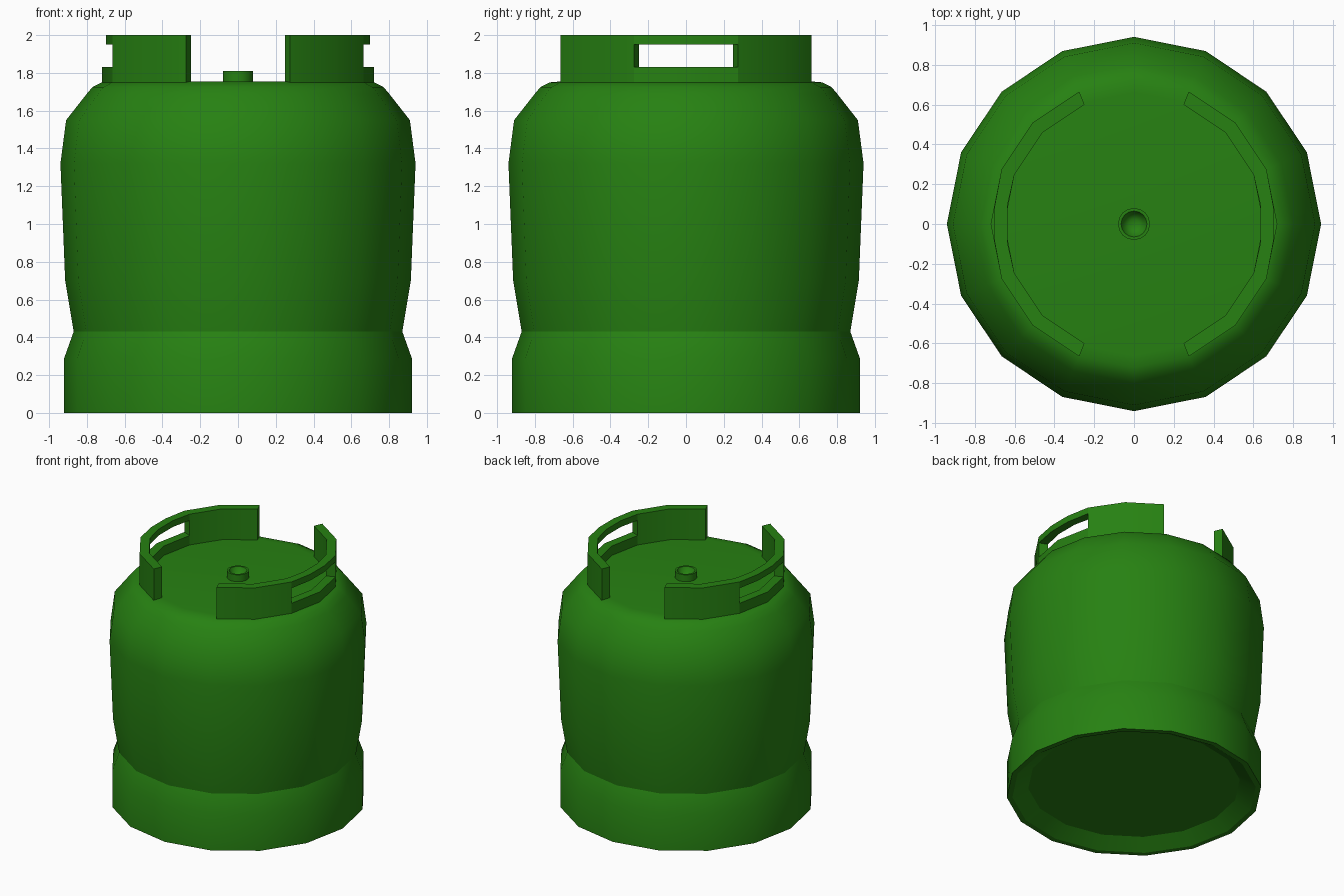
import bpy, bmesh, math
from math import cos, sin, pi

cube = bpy.data.objects.get("Cube")
if cube:
    bpy.data.objects.remove(cube, do_unlink=True)

SIDES = 16
green = bpy.data.materials.new("bottle_green")
green.use_nodes = True
colour = (0.02, 0.22, 0.006, 1)
green.diffuse_color = colour
green.node_tree.nodes["Principled BSDF"].inputs["Base Color"].default_value = colour


def finish(name, bm, angle):
    bmesh.ops.recalc_face_normals(bm, faces=bm.faces)
    mesh = bpy.data.meshes.new(name)
    bm.to_mesh(mesh)
    bm.free()
    mesh.materials.append(green)
    obj = bpy.data.objects.new(name, mesh)
    bpy.context.collection.objects.link(obj)
    bpy.ops.object.select_all(action="DESELECT")
    obj.select_set(True)
    bpy.context.view_layer.objects.active = obj
    bpy.ops.object.shade_smooth_by_angle(angle=math.radians(angle))
    return obj


def lathe(name, profile, angle=45):
    """Turn a (radius, height) profile, capping both ends."""
    bm = bmesh.new()
    rings = [[bm.verts.new((r * cos(2 * pi * i / SIDES), r * sin(2 * pi * i / SIDES), z))
              for i in range(SIDES)] for r, z in profile]
    for a, b in zip(rings, rings[1:]):
        for i in range(SIDES):
            j = (i + 1) % SIDES
            bm.faces.new((a[i], a[j], b[j], b[i]))
    bm.faces.new(rings[0])
    bm.faces.new(rings[-1])
    return finish(name, bm, angle)


def wall(bm, outer, inner, z0, z1):
    """Raise a closed strip between an outer and an inner path."""
    loop = [bm.verts.new((x, y, z0)) for x, y in outer + inner[::-1]]
    top = [bm.verts.new((v.co.x, v.co.y, z1)) for v in loop]
    n, half = len(loop), len(outer)
    for i in range(n):
        j = (i + 1) % n
        bm.faces.new((loop[i], loop[j], top[j], top[i]))
    for ring in (loop, top):
        for i in range(half - 1):
            bm.faces.new((ring[i], ring[i + 1], ring[n - 2 - i], ring[n - 1 - i]))


def arc(radius, steps):
    return [(radius * cos(k * pi / 8), radius * sin(k * pi / 8)) for k in steps]


# Foot ring with a shallow recessed base
lathe("foot_ring", [(0.765, 0.067), (0.88, 0), (0.92, 0), (0.92, 0.29), (0.87, 0.43)], 28)

# Pressure vessel with rounded shoulder
lathe("tank_body", [(0.87, 0.43), (0.915, 0.70), (0.94, 1.32), (0.91, 1.55), (0.80, 1.69),
                    (0.77, 1.725), (0.72, 1.75), (0.66, 1.755)])

# Hollow valve outlet
lathe("valve", [(0.08, 1.75), (0.08, 1.81), (0.065, 1.81), (0.05, 1.775), (0.025, 1.76)])

# Collar halves: lower rail, posts at each end, and a slightly flattened grip
OUT, IN, BASE, TOP = 0.72, 0.65, 1.75, 2.0
SLOT_LOW, SLOT_HIGH = 1.83, 1.95
for side, name in ((1, "left_collar"), (-1, "right_collar")):
    bm = bmesh.new()

    def strip(outer, inner, z0, z1):
        wall(bm, [(side * x, y) for x, y in outer], [(side * x, y) for x, y in inner], z0, z1)

    middle = (-1, 0, 1)
    strip(arc(OUT, middle), arc(IN, middle), BASE, SLOT_LOW)
    for steps in ((1, 2, 3), (-3, -2, -1)):
        strip(arc(OUT, steps), arc(IN, steps), BASE, TOP)
    ends_out, ends_in = arc(OUT, (-1, 1)), arc(IN, (-1, 1))
    strip([ends_out[0], (0.70, -0.09), (0.70, 0.09), ends_out[1]],
          [ends_in[0], (0.636, -0.09), (0.636, 0.09), ends_in[1]], SLOT_HIGH, TOP)
    bmesh.ops.remove_doubles(bm, verts=bm.verts, dist=0.0005)
    finish(name, bm, 30)
